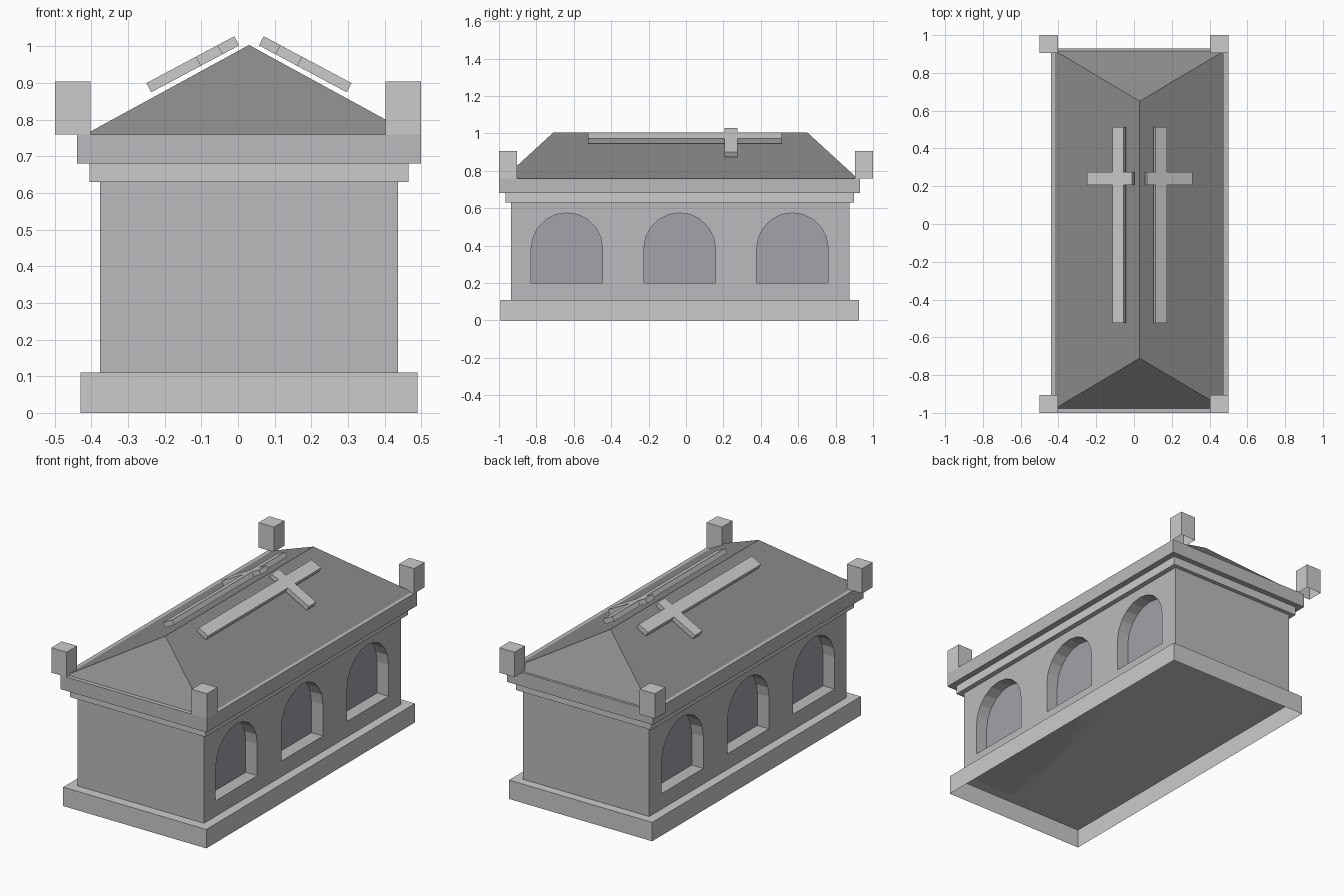
import bpy, bmesh, math
from mathutils import Vector

if "Cube" in bpy.data.objects:
    bpy.data.objects.remove(bpy.data.objects["Cube"])

CX, CY = 0.03, -0.033      # centre of the tomb body (posts are centred on 0, 0)


def material(name, r, g, b):
    m = bpy.data.materials.new(name)
    m.diffuse_color = (r, g, b, 1)
    m.use_nodes = True
    m.node_tree.nodes["Principled BSDF"].inputs["Base Color"].default_value = m.diffuse_color
    return m


light = material("light_stone", 0.70, 0.70, 0.68)
mid = material("mid_stone", 0.50, 0.50, 0.51)
dark = material("dark_slate", 0.26, 0.26, 0.26)
pane_mat = material("window_grey", 0.36, 0.36, 0.40)


def finish(name, bm, mat, loc=(0, 0, 0)):
    bmesh.ops.recalc_face_normals(bm, faces=bm.faces)
    mesh = bpy.data.meshes.new(name)
    bm.to_mesh(mesh)
    bm.free()
    mesh.materials.append(mat)
    ob = bpy.data.objects.new(name, mesh)
    ob.location = loc
    bpy.context.collection.objects.link(ob)
    return ob


def box(name, cx, cy, hx, hy, z0, z1, mat, open_bottom=False):
    bm = bmesh.new()
    bmesh.ops.create_cube(bm, size=2)
    for v in bm.verts:
        v.co = (v.co.x * hx, v.co.y * hy, z1 if v.co.z > 0 else z0)
    bm.normal_update()
    if open_bottom:
        down = [f for f in bm.faces if f.normal.z < -0.5]
        bmesh.ops.delete(bm, geom=down, context='FACES_ONLY')
    return finish(name, bm, mat, (cx, cy, 0))


def prism(bm, points, vec):
    """Extrude a closed outline along vec."""
    face = bm.faces.new([bm.verts.new(p) for p in points])
    ext = bmesh.ops.extrude_face_region(bm, geom=[face], use_keep_orig=True)
    verts = [g for g in ext["geom"] if isinstance(g, bmesh.types.BMVert)]
    bmesh.ops.translate(bm, verts=verts, vec=vec)


def mirror_x(ob):
    ob.modifiers.new("mirror", 'MIRROR').use_axis = (True, False, False)


# Stacked plinth, walls and mouldings
box("plinth", CX, CY, 0.46, 0.958, 0, 0.11, light, open_bottom=True)
walls = box("walls", CX, -0.03, 0.406, 0.905, 0.11, 0.63, mid)
box("lower_moulding", CX, CY, 0.435, 0.931, 0.63, 0.68, light)
box("cornice", CX, -0.035, 0.47, 0.965, 0.68, 0.76, mid)

# Hipped roof
bm = bmesh.new()
bmesh.ops.create_cube(bm, size=2)
for v in bm.verts:
    if v.co.z > 0:
        v.co = (0, v.co.y * 0.68, 1.004)
    else:
        v.co = (v.co.x * 0.447, v.co.y * 0.946, 0.76)
bmesh.ops.remove_doubles(bm, verts=bm.verts, dist=1e-4)
finish("roof", bm, dark, (CX, -0.03, 0))

# Corner posts
for sx, side in ((-1, "left"), (1, "right")):
    for sy, end in ((-1, "front"), (1, "back")):
        box(f"post_{end}_{side}", sx * 0.451, sy * 0.952, 0.049, 0.048,
            0.76, 0.905, light, open_bottom=True)


# Arched window niches on both long sides
def arch(x, y, r=0.191, sill=0.2, spring=0.384, n=10):
    pts = [(x, y - r, sill), (x, y + r, sill)]
    for i in range(n + 1):
        a = math.pi * i / n
        pts.append((x, y + r * math.cos(a), spring + r * math.sin(a)))
    return pts


cut_bm, pane_bm = bmesh.new(), bmesh.new()
for y in (-0.637, -0.034, 0.569):
    prism(cut_bm, arch(0.33, y), Vector((0.2, 0, 0)))
    pane_bm.faces.new([pane_bm.verts.new(p) for p in arch(0.332, y)])
cutter = finish("niche_cutter", cut_bm, mid, (CX, 0, 0))
mirror_x(cutter)
cutter.hide_render = True
cutter.display_type = 'WIRE'
panes = finish("window_panels", pane_bm, pane_mat, (CX, 0, 0))
mirror_x(panes)
cut = walls.modifiers.new("niches", 'BOOLEAN')
cut.operation = 'DIFFERENCE'
cut.solver = 'EXACT'
cut.object = cutter

# Crosses lying just above the two roof slopes
u0, u1, u2, u3 = 0, 0.153, 0.221, 0.272       # up the slope
y0, y1, y2, y3 = -0.525, 0.207, 0.275, 0.513  # along the ridge
outline = [(u1, y0), (u2, y0), (u2, y1), (u3, y1), (u3, y2), (u2, y2),
           (u2, y3), (u1, y3), (u1, y2), (u0, y2), (u0, y1), (u1, y1)]
bm = bmesh.new()
prism(bm, [(-0.28 + 0.882 * u, y, 0.90 + 0.47 * u) for u, y in outline],
      Vector((0.013, 0, -0.025)))
mirror_x(finish("roof_crosses", bm, light, (CX, 0, 0)))
